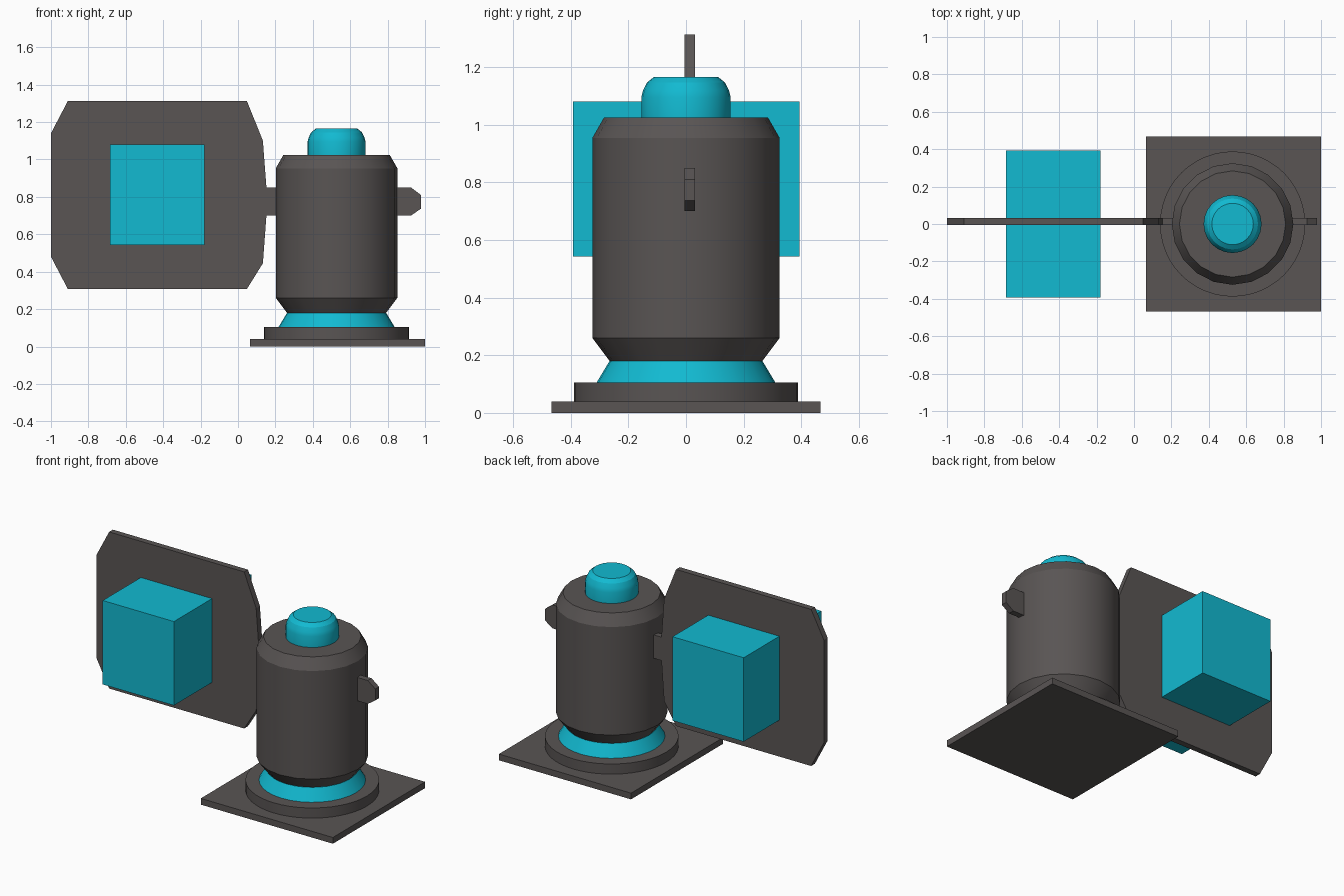
import bpy, bmesh, math

cube = bpy.data.objects.get("Cube")
if cube:
    bpy.data.objects.remove(cube, do_unlink=True)


def material(name, rgb):
    m = bpy.data.materials.new(name)
    m.use_nodes = True
    m.diffuse_color = (*rgb, 1)
    m.node_tree.nodes["Principled BSDF"].inputs["Base Color"].default_value = (*rgb, 1)
    return m


DARK = material("dark grey", (0.100, 0.090, 0.088))
CYAN = material("cyan", (0.006, 0.49, 0.64))
AXIS_X = 0.527  # centre line of the tower


def finish(name, bm, mat, smooth=False):
    bmesh.ops.recalc_face_normals(bm, faces=bm.faces)
    me = bpy.data.meshes.new(name)
    bm.to_mesh(me)
    bm.free()
    me.materials.append(mat)
    ob = bpy.data.objects.new(name, me)
    bpy.context.collection.objects.link(ob)
    if smooth:
        bpy.ops.object.select_all(action='DESELECT')
        ob.select_set(True)
        bpy.context.view_layer.objects.active = ob
        bpy.ops.object.shade_smooth_by_angle(angle=math.radians(25))
    return ob


def box(name, x, y, z, mat):
    bm = bmesh.new()
    bmesh.ops.create_cube(bm, size=1)
    for v in bm.verts:
        for i, (lo, hi) in enumerate((x, y, z)):
            v.co[i] = lo if v.co[i] < 0 else hi
    return finish(name, bm, mat)


def turned(name, profile, sides, mat):
    """Closed solid of revolution about the tower axis; profile is (radius, z)."""
    bm = bmesh.new()
    rings = []
    for r, z in profile:
        rings.append([bm.verts.new((AXIS_X + r * math.cos(2 * math.pi * i / sides),
                                    r * math.sin(2 * math.pi * i / sides), z))
                      for i in range(sides)])
    for a, b in zip(rings, rings[1:]):
        for i in range(sides):
            j = (i + 1) % sides
            bm.faces.new((a[i], a[j], b[j], b[i]))
    bm.faces.new(rings[0][::-1])
    bm.faces.new(rings[-1])
    return finish(name, bm, mat, True)


def plate(name, outline, y0, y1, mat):
    """Outline in x and z, given thickness along y."""
    bm = bmesh.new()
    f = bm.faces.new([bm.verts.new((x, y0, z)) for x, z in outline])
    ext = bmesh.ops.extrude_face_region(bm, geom=[f])["geom"]
    for v in ext:
        if isinstance(v, bmesh.types.BMVert):
            v.co.y = y1
    return finish(name, bm, mat)


# Base
box("base_slab", (0.063, 1.0), (-0.467, 0.467), (0, 0.04), DARK)
turned("base_disc", [(0.388, 0.04), (0.388, 0.105)], 48, DARK)

# Tower
turned("lower_collar", [(0.31, 0.105), (0.265, 0.18)], 32, CYAN)
turned("tower_body", [(0.265, 0.18), (0.325, 0.26), (0.325, 0.953), (0.284, 1.025)], 20, DARK)
turned("top_dome", [(0.155, 1.025), (0.155, 1.095), (0.149, 1.118), (0.136, 1.145), (0.111, 1.165)],
       24, CYAN)

# Side panel with its arm, and the peg on the far side of the tower
Y0, Y1 = -0.006, 0.032
plate("side_panel", [(-1, 0.48), (-0.91, 0.308), (0.048, 0.308), (0.133, 0.445), (0.152, 0.70),
                     (0.152, 0.85), (0.133, 1.10), (0.048, 1.312), (-0.91, 1.312), (-1, 1.14)],
      Y0, Y1, DARK)
box("panel_arm", (0.15, 0.25), (Y0, Y1), (0.70, 0.85), DARK)
plate("side_peg", [(0.80, 0.70), (0.925, 0.70), (0.978, 0.737), (0.978, 0.81), (0.925, 0.85),
                   (0.80, 0.85)], Y0, Y1, DARK)

# Block passing through the panel
box("panel_block", (-0.685, -0.18), (-0.392, 0.394), (0.542, 1.08), CYAN)
